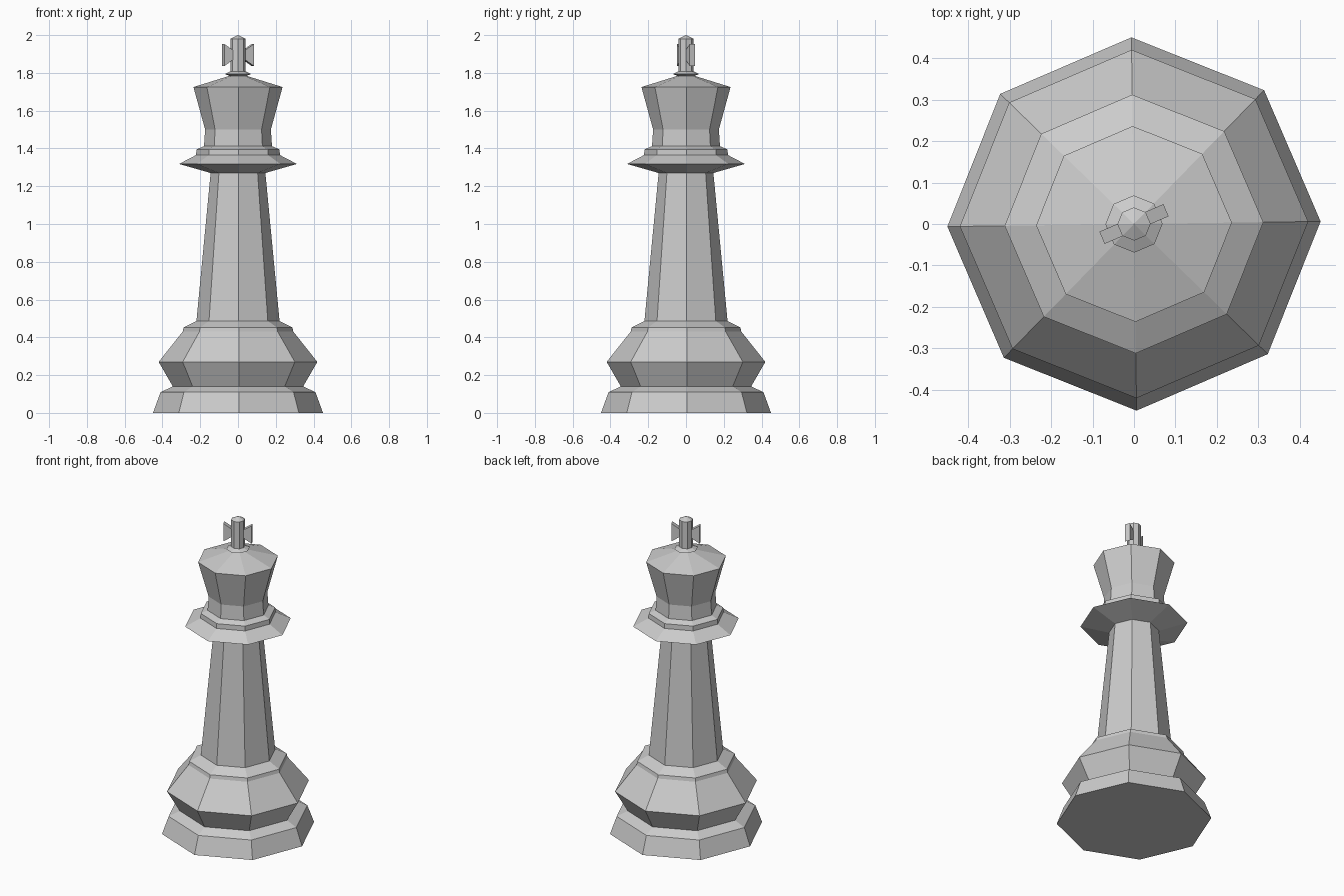
import bpy, bmesh
from math import cos, sin, pi, radians

if "Cube" in bpy.data.objects:
    bpy.data.objects.remove(bpy.data.objects["Cube"])

SIDES = 8
TWIST = radians(0.8)


def finish(name, bm):
    bmesh.ops.recalc_face_normals(bm, faces=bm.faces)
    mesh = bpy.data.meshes.new(name)
    bm.to_mesh(mesh)
    bm.free()
    ob = bpy.data.objects.new(name, mesh)
    bpy.context.collection.objects.link(ob)
    return ob


def turned(name, profile):
    """Eight-sided solid from (radius, z) points; radius 0 makes a tip."""
    bm = bmesh.new()
    rings = []
    for r, z in profile:
        n = SIDES if r > 0 else 1
        rings.append([bm.verts.new((r * cos(TWIST + 2 * pi * i / SIDES),
                                    r * sin(TWIST + 2 * pi * i / SIDES), z))
                      for i in range(n)])
    for a, b in zip(rings, rings[1:]):
        for i in range(SIDES):
            j = (i + 1) % SIDES
            if len(b) == 1:
                bm.faces.new((a[i], a[j], b[0]))
            else:
                bm.faces.new((a[i], a[j], b[j], b[i]))
    bm.faces.new(rings[0][::-1])
    if len(rings[-1]) > 1:
        bm.faces.new(rings[-1])
    return finish(name, bm)


# Body: foot, bulge, shaft, collar and head in one profile
turned("body", [
    (0.45, 0), (0.41, 0.11), (0.345, 0.14), (0.42, 0.27),
    (0.293, 0.43), (0.288, 0.452), (0.22, 0.487),
    (0.145, 1.27), (0.312, 1.318), (0.222, 1.365), (0.22, 1.395),
    (0.18, 1.412), (0.174, 1.50), (0.236, 1.725), (0.04, 1.786)])

# Finial: small ring and post with a pointed top
turned("finial_post", [
    (0.04, 1.77), (0.04, 1.782), (0.069, 1.794), (0.04, 1.808),
    (0.04, 1.98), (0, 2.0)])

# Flared side arms of the finial, set across two opposite flats
for side, name in enumerate(("finial_arm_right", "finial_arm_left")):
    ang = TWIST + radians(22.5) + side * pi
    outline = [(0.03, 1.873), (0.084, 1.837), (0.084, 1.952), (0.03, 1.917)]
    bm = bmesh.new()
    loops = [[bm.verts.new((d * cos(ang) - t * sin(ang),
                            d * sin(ang) + t * cos(ang), z))
              for d, z in outline] for t in (-0.016, 0.016)]
    bm.faces.new(loops[0])
    bm.faces.new(loops[1][::-1])
    for i in range(4):
        j = (i + 1) % 4
        bm.faces.new((loops[0][i], loops[0][j], loops[1][j], loops[1][i]))
    finish(name, bm)
